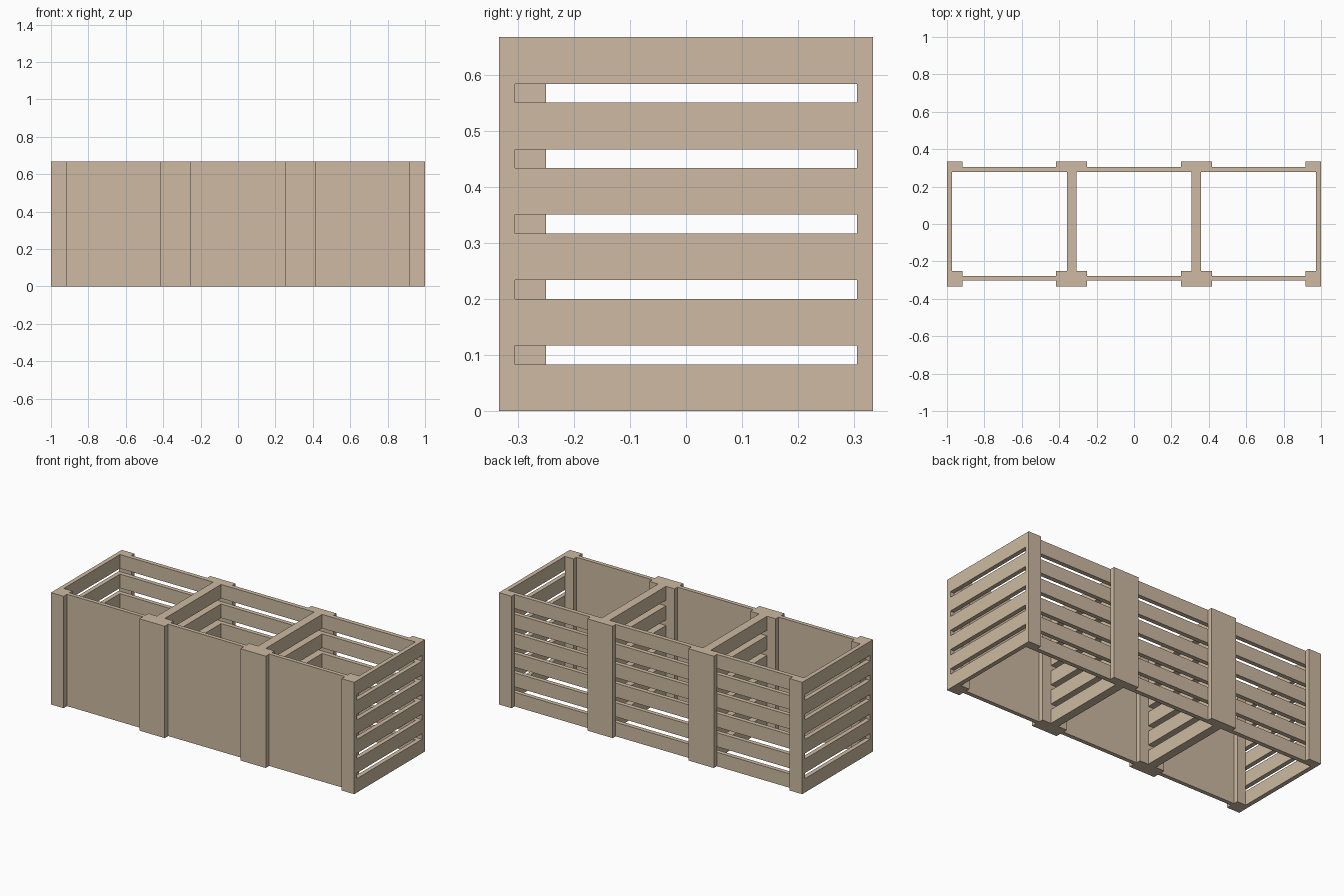
import bpy, bmesh
from mathutils import Matrix, Vector

if "Cube" in bpy.data.objects:
    bpy.data.objects.remove(bpy.data.objects["Cube"])

W, D, H = 1.0, 1 / 3, 2 / 3        # half length, half depth, height
POST = 1 / 12                      # post width
PLATE = 0.028                      # post plate thickness
T = 0.026                          # slat thickness
YO = D - PLATE                     # plane where plates meet the slats
SLAT, PITCH = 1 / 12, 7 / 60       # slat height and spacing

wood = bpy.data.materials.new("wood")
wood.diffuse_color = (0.61, 0.49, 0.36, 1)
wood.use_nodes = True
wood.node_tree.nodes["Principled BSDF"].inputs["Base Color"].default_value = wood.diffuse_color


def build(name, boxes):
    """One object made of axis-aligned boxes (x0, x1, y0, y1, z0, z1)."""
    bm = bmesh.new()
    for x0, x1, y0, y1, z0, z1 in boxes:
        mid = Vector((x0 + x1, y0 + y1, z0 + z1)) / 2
        size = (x1 - x0, y1 - y0, z1 - z0, 1)
        bmesh.ops.create_cube(bm, size=1, matrix=Matrix.Translation(mid) @ Matrix.Diagonal(size))
    me = bpy.data.meshes.new(name)
    bm.to_mesh(me)
    bm.free()
    me.materials.append(wood)
    ob = bpy.data.objects.new(name, me)
    bpy.context.collection.objects.link(ob)
    return ob


def slats(name, x0, x1, y0, y1):
    """Six stacked boards with gaps between them."""
    build(name, [(x0, x1, y0, y1, i * PITCH, i * PITCH + SLAT) for i in range(6)])


# Back wall boards run the full length
slats("back_slats", -W, W, YO - T, YO)

# Ends: slatted wall, back post plate, front post plate with recessed inner block
for side, s in (("left", -1), ("right", 1)):
    def span(a, b):
        return sorted((s * a, s * b))
    slats(side + "_end_slats", *span(W - T, W), -YO, YO - T)
    build(side + "_back_post", [(*span(W - POST, W), YO, D, 0, H)])
    build(side + "_front_post", [(*span(W - POST, W), -D, -YO, 0, H),
                                 (*span(W - POST, W - T), -YO, -D + POST, 0, H)])

# Dividers between bays: double-thickness slats and double-width posts
for side, x in (("left", -W / 3), ("right", W / 3)):
    slats(side + "_divider_slats", x - T, x + T, -D + POST, YO - T)
    build(side + "_divider_back_post", [(x - POST, x + POST, YO, D, 0, H)])
    build(side + "_divider_front_post", [(x - POST, x + POST, -D, -D + POST, 0, H)])

# Solid front panels slotted between the posts
edges = [-W, -W / 3, W / 3, W]
for i, name in enumerate(("left", "middle", "right")):
    build(name + "_front_panel", [(edges[i] + POST, edges[i + 1] - POST, -0.301, -0.277, 0, H)])
